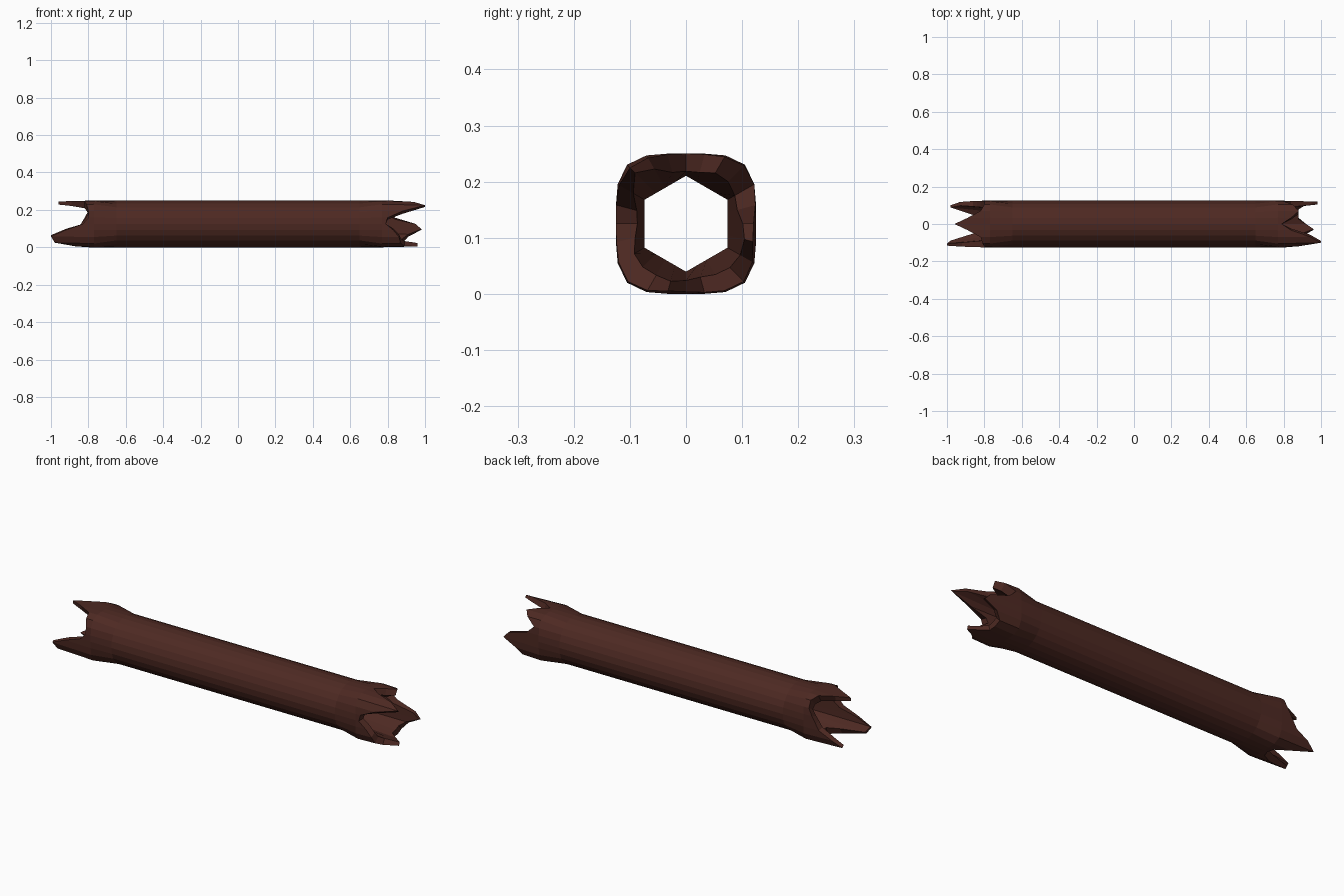
import bpy, bmesh, math

if "Cube" in bpy.data.objects:
    bpy.data.objects.remove(bpy.data.objects["Cube"])

N = 24            # sides around the trunk
R = 0.125         # trunk radius

# Splintered rim: how far each end reaches, every 15 degrees from +y towards +z
RIGHT = [.95, .84, .80, .85, .88, .84, .79, .84, .94, 1.0, .88, .80,
         .79, .83, .86, .87, .89, .96, .92, .88, .88, .88, .91, .98]
LEFT = [.84, .82, .80, .80, .82, .89, .96, .89, .82, .81, .80, .80,
        .83, .92, 1.0, .98, .86, .80, .79, .80, .87, .98, .93, .86]


def squarish(a):
    """Radius of the flared, square-shouldered end section."""
    return R / (abs(math.cos(a)) ** 4 + abs(math.sin(a)) ** 4) ** 0.25


def hexagon(a):
    """Radius of the hexagonal bore, with a point at the top."""
    step = math.pi / 3
    return 0.074 / math.cos((a + step / 2) % step - step / 2)


def rim(a, x):
    """Outer and inner radius of a splinter at its tip."""
    outer = squarish(a) * (1 - 0.25 * max(0, x - 0.8))
    t = (x - 0.65) / 0.35
    inner = hexagon(a) * (1 - t) + (squarish(a) * 0.95 - 0.013) * t
    return outer, min(inner, outer - 0.01)


bm = bmesh.new()
columns = []
for i in range(N):
    a = math.tau * i / N
    xl, xr = LEFT[i], RIGHT[i]
    lo, li = rim(a, xl)
    ro, ri = rim(a, xr)
    # Lengthwise loop: outside from left to right, then back through the bore
    loop = [(-xl, lo), (-0.77, squarish(a)), (-0.65, R), (0.65, R),
            (0.77, squarish(a)), (xr, ro), (xr, ri),
            (0.65, hexagon(a)), (-0.65, hexagon(a)), (-xl, li)]
    columns.append([bm.verts.new((x, r * math.cos(a), R + r * math.sin(a)))
                    for x, r in loop])

for i in range(N):
    c, d = columns[i], columns[(i + 1) % N]
    for k in range(len(c)):
        n = (k + 1) % len(c)
        bm.faces.new((c[k], c[n], d[n], d[k]))
bmesh.ops.recalc_face_normals(bm, faces=bm.faces)

mesh = bpy.data.meshes.new("hollow_log")
bm.to_mesh(mesh)
bm.free()
log = bpy.data.objects.new("hollow_log", mesh)
bpy.context.collection.objects.link(log)

# Dark bark
bark = bpy.data.materials.new("bark")
bark.diffuse_color = (0.075, 0.022, 0.016, 1)
bark.use_nodes = True
bark.node_tree.nodes["Principled BSDF"].inputs["Base Color"].default_value = bark.diffuse_color
mesh.materials.append(bark)
